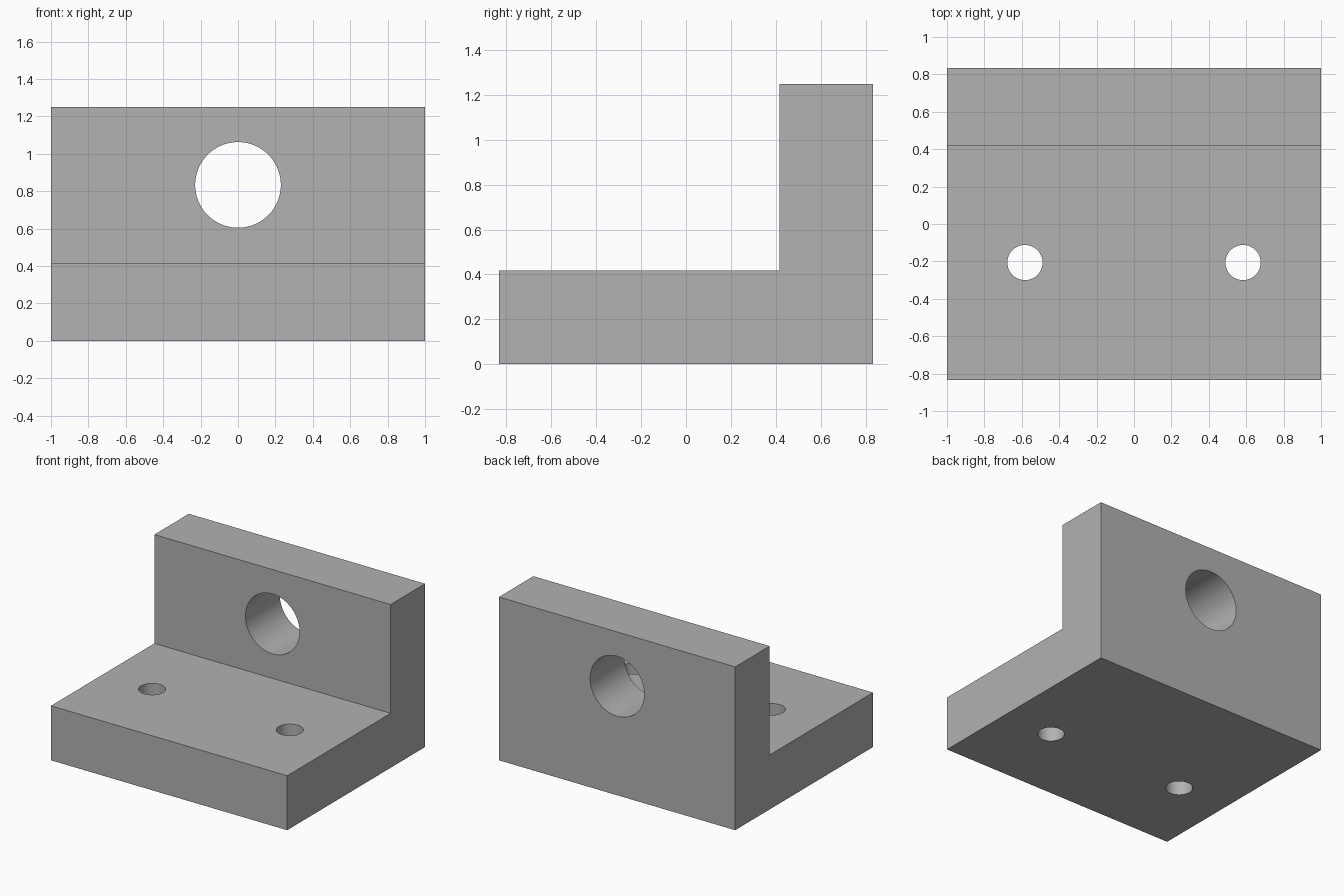
import bpy
import bmesh
import math

cube = bpy.data.objects.get("Cube")
if cube:
    bpy.data.objects.remove(cube, do_unlink=True)

# Dimensions
HALF_X, HALF_Y = 1.0, 0.833
HEIGHT, BASE_TOP, WALL_FRONT = 1.25, 0.417, 0.417

# Single plain grey
grey = bpy.data.materials.new("plain grey")
grey.use_nodes = True
colour = (0.445, 0.445, 0.445, 1)
grey.diffuse_color = colour
grey.node_tree.nodes["Principled BSDF"].inputs["Base Color"].default_value = colour


def add_mesh(name, bm):
    bmesh.ops.recalc_face_normals(bm, faces=bm.faces)
    mesh = bpy.data.meshes.new(name)
    bm.to_mesh(mesh)
    bm.free()
    mesh.materials.append(grey)
    obj = bpy.data.objects.new(name, mesh)
    bpy.context.collection.objects.link(obj)
    return obj


def drill(target, name, radius, depth, location, tilt=0):
    """Cut a round through-hole and discard the cutter."""
    bpy.ops.mesh.primitive_cylinder_add(vertices=96, radius=radius, depth=depth,
                                        location=location, rotation=(tilt, 0, 0))
    cutter = bpy.context.object
    cutter.name = name
    cutter.hide_render = True
    cutter.data.materials.append(grey)
    mod = target.modifiers.new(name, 'BOOLEAN')
    mod.operation = 'DIFFERENCE'
    mod.solver = 'EXACT'
    mod.object = cutter
    bpy.context.view_layer.objects.active = target
    bpy.ops.object.modifier_apply(modifier=mod.name)
    bpy.data.objects.remove(cutter, do_unlink=True)


# L-shaped bracket: side profile extruded across the width
profile = [(-HALF_Y, 0), (HALF_Y, 0), (HALF_Y, HEIGHT),
           (WALL_FRONT, HEIGHT), (WALL_FRONT, BASE_TOP), (-HALF_Y, BASE_TOP)]
bm = bmesh.new()
face = bm.faces.new([bm.verts.new((-HALF_X, y, z)) for y, z in profile])
side = bmesh.ops.extrude_face_region(bm, geom=[face])["geom"]
bmesh.ops.translate(bm, vec=(2 * HALF_X, 0, 0),
                    verts=[v for v in side if isinstance(v, bmesh.types.BMVert)])
bracket = add_mesh("angle_bracket", bm)

# Large bore through the upright wall
drill(bracket, "wall_bore", 0.229, 0.8,
      (0, (WALL_FRONT + HALF_Y) / 2, 0.834), math.pi / 2)

# Mounting holes through the base
for name, x in (("left_bolt_hole", 0.583), ("right_bolt_hole", -0.583)):
    drill(bracket, name, 0.094, 1.0, (x, -0.206, BASE_TOP / 2))

# Smooth hole walls, sharp edges elsewhere
bpy.ops.object.select_all(action='DESELECT')
bracket.select_set(True)
bpy.context.view_layer.objects.active = bracket
bpy.ops.object.shade_smooth_by_angle(angle=math.radians(30))
